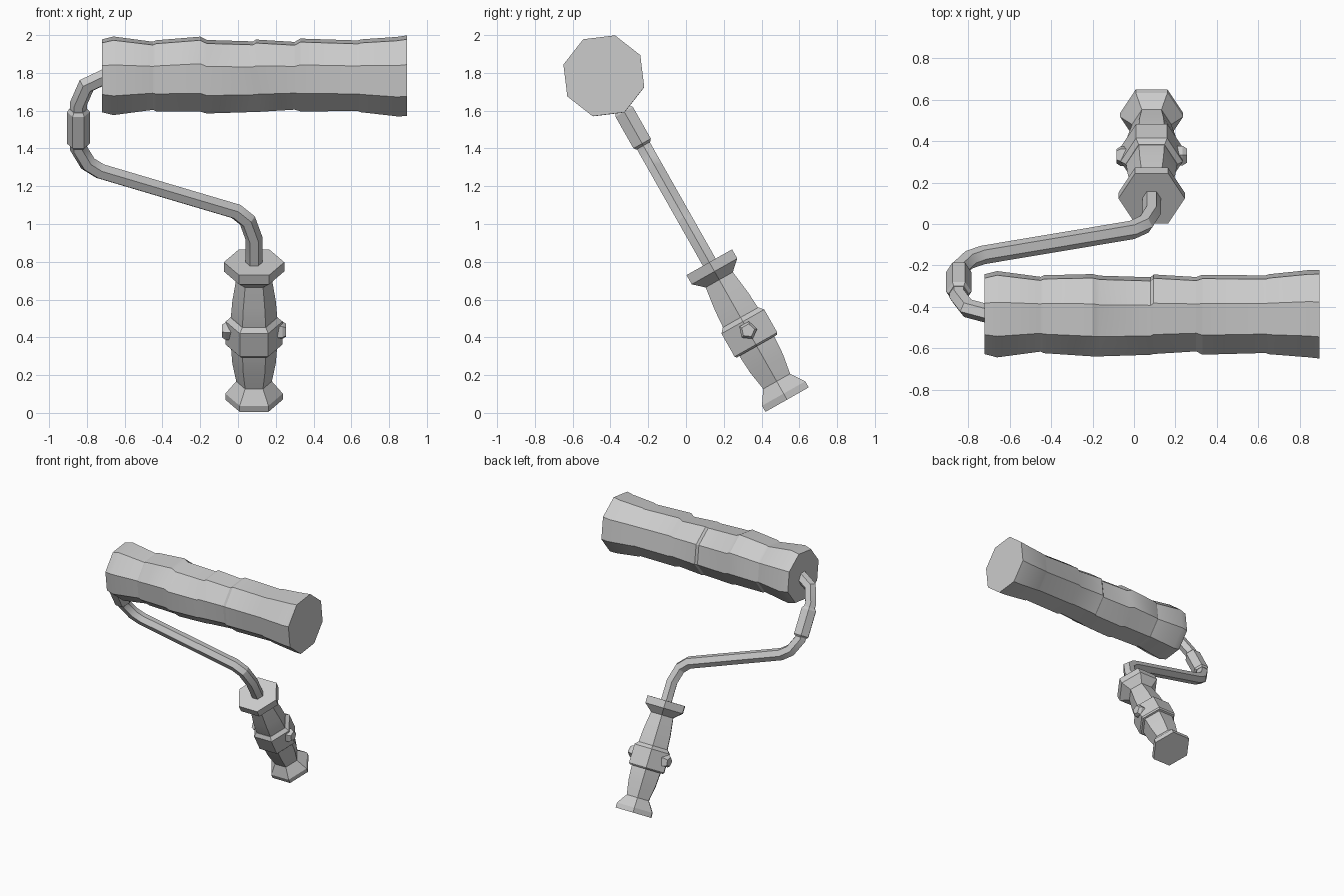
import bpy, bmesh, math
from mathutils import Vector, Matrix

cube = bpy.data.objects.get("Cube")
if cube:
    bpy.data.objects.remove(cube)

grey = bpy.data.materials.new("plain_grey")
grey.use_nodes = True
COLOUR = (0.6, 0.6, 0.6, 1)
grey.diffuse_color = COLOUR
grey.node_tree.nodes["Principled BSDF"].inputs["Base Color"].default_value = COLOUR

# The whole tool leans back: local z runs up the handle from its base
LEAN = Matrix.Translation((0.085, 0.535, 0.07)) @ Matrix.Rotation(math.radians(29.5), 4, "X")
SIDE = Vector((0, 1, 0))


def sweep(name, points, radii, sides, axis=None):
    """Loft regular polygons along a path; corners are mitred when no axis is given."""
    pts = [Vector(p) for p in points]
    bm = bmesh.new()
    rings = []
    for i, (p, r) in enumerate(zip(pts, radii)):
        stretch = 1
        if axis:
            tangent = Vector(axis)
        else:
            before = (p - pts[i - 1]).normalized() if i else (pts[1] - p).normalized()
            after = (pts[i + 1] - p).normalized() if i < len(pts) - 1 else before
            tangent = (before + after).normalized()
            stretch = 1 / tangent.dot(before)
        normal = SIDE.cross(tangent)
        ring = []
        for k in range(sides):
            a = math.tau * k / sides
            ring.append(bm.verts.new(p + r * (normal * math.cos(a) * stretch + SIDE * math.sin(a))))
        rings.append(ring)
    for low, high in zip(rings, rings[1:]):
        for k in range(sides):
            j = (k + 1) % sides
            bm.faces.new((low[k], low[j], high[j], high[k]))
    bm.faces.new(rings[0])
    bm.faces.new(rings[-1])
    bmesh.ops.recalc_face_normals(bm, faces=bm.faces)
    mesh = bpy.data.meshes.new(name)
    bm.to_mesh(mesh)
    bm.free()
    mesh.materials.append(grey)
    obj = bpy.data.objects.new(name, mesh)
    obj.matrix_world = LEAN
    bpy.context.collection.objects.link(obj)
    bpy.ops.object.select_all(action="DESELECT")
    obj.select_set(True)
    bpy.context.view_layer.objects.active = obj
    bpy.ops.object.shade_smooth_by_angle(angle=math.radians(25))
    return obj


def lathe(name, profile, x=0):
    """Six-sided part along the handle from (height, radius) pairs."""
    return sweep(name, [(x, 0, h) for h, r in profile], [r for h, r in profile], 6, (0, 0, 1))


# Handle parts
lathe("handle_base", [(0, 0.152), (0.037, 0.152), (0.115, 0.092)])
lathe("handle_grip", [(0.09, 0.092), (0.115, 0.095), (0.22, 0.115), (0.33, 0.123),
                      (0.5, 0.123), (0.6, 0.115), (0.75, 0.092)])
lathe("handle_collar", [(0.325, 0.14), (0.335, 0.15), (0.475, 0.15), (0.5, 0.125)])
lathe("handle_guard", [(0.7, 0.085), (0.725, 0.09), (0.78, 0.16), (0.836, 0.16)])

# Pair of bolts through the collar
for name, s in (("left_bolt", 1), ("right_bolt", -1)):
    sweep(name, [(s * 0.1, 0, 0.42), (s * 0.15, 0, 0.42), (s * 0.17, 0, 0.42)],
          [0.05, 0.05, 0.036], 5, (s, 0, 0))

# Bent frame rod, from the guard to the roller
rod = [(0, 0.8), (0, 0.98), (-0.035, 1.09), (-0.095, 1.145), (-0.815, 1.39),
       (-0.88, 1.436), (-0.93, 1.53), (-0.93, 1.8), (-0.887, 1.912), (-0.78, 1.97)]
sweep("frame_rod", [(x, 0, h) for x, h in rod], [0.045] * len(rod), 6)
lathe("rod_sleeve", [(1.545, 0.048), (1.558, 0.061), (1.75, 0.061), (1.768, 0.048)], -0.93)

# Roller: world x, radius, sideways shift, lengthwise shift
roller = [(-0.72, 0.200, 0, 0), (-0.66, 0.216, 0, 0), (-0.45, 0.187, 0, 0),
          (-0.435, 0.195, 0, 0), (-0.2, 0.206, 0, 0.01), (-0.165, 0.202, -0.01, 0),
          (0.08, 0.194, -0.01, 0), (0.095, 0.199, 0, 0), (0.3, 0.186, 0, 0),
          (0.33, 0.200, 0, 0.005), (0.635, 0.194, 0, 0), (0.65, 0.200, 0, 0),
          (0.84, 0.218, 0, -0.005), (0.895, 0.222, 0, 0)]
sweep("roller_sleeve", [(x - 0.085, u, 1.97 + d) for x, r, u, d in roller],
      [r for x, r, u, d in roller], 8, (1, 0, 0))
